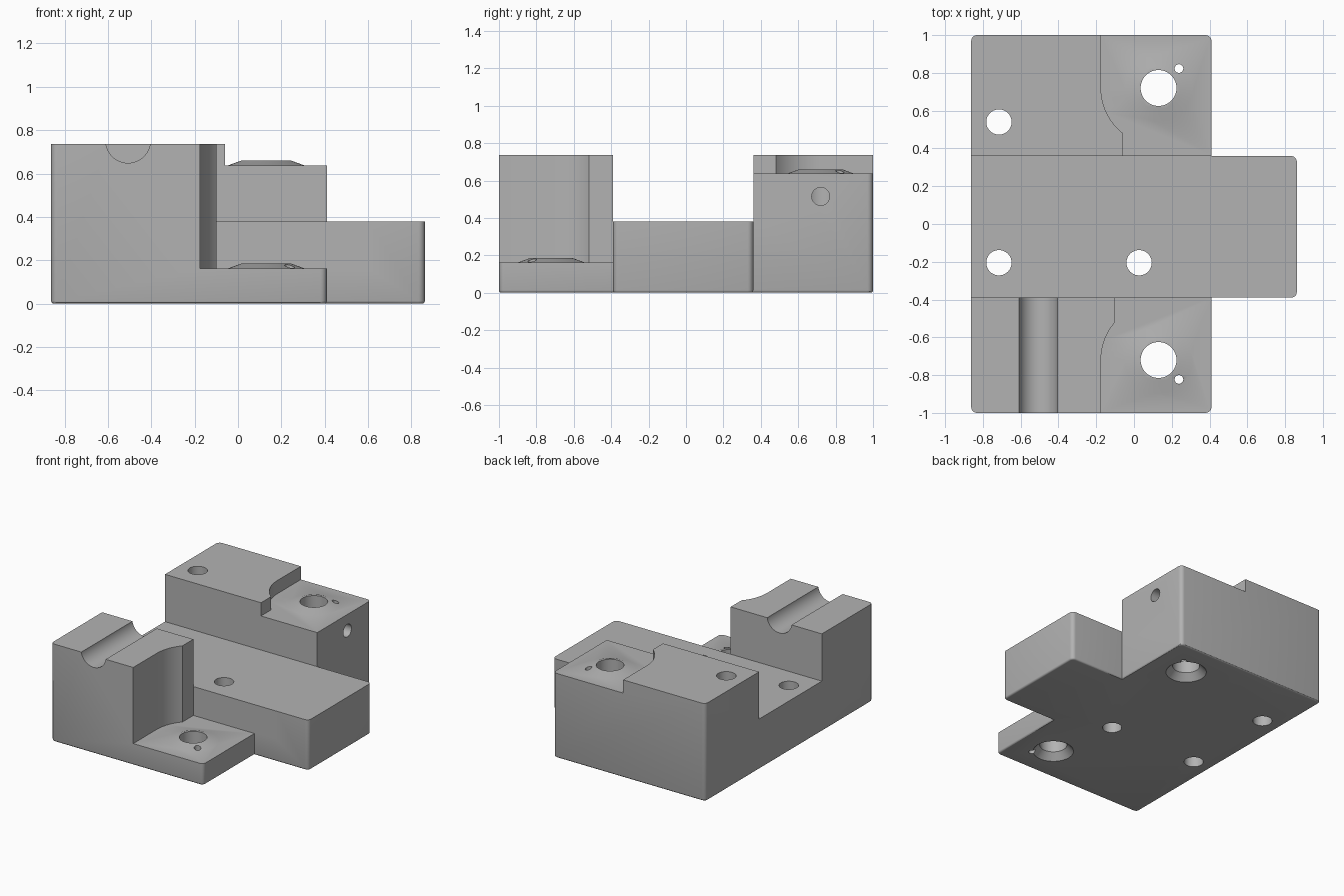
import bpy, bmesh, math
from mathutils import Matrix

cube = bpy.data.objects.get("Cube")
if cube:
    bpy.data.objects.remove(cube, do_unlink=True)

TOP = 0.737           # height of the two towers
SHELF_Y = (-0.39, 0.36)
PAD_X = 0.13          # centre of both drilled pads
PAD_Y = 0.72

grey = bpy.data.materials.new("machined grey")
grey.use_nodes = True
COLOUR = (0.45, 0.45, 0.45, 1)
grey.diffuse_color = COLOUR
grey.node_tree.nodes["Principled BSDF"].inputs["Base Color"].default_value = COLOUR


def make_object(name, bm):
    bmesh.ops.recalc_face_normals(bm, faces=bm.faces)
    mesh = bpy.data.meshes.new(name)
    bm.to_mesh(mesh)
    bm.free()
    mesh.materials.append(grey)
    obj = bpy.data.objects.new(name, mesh)
    bpy.context.collection.objects.link(obj)
    return obj


def prism(points, z0, z1):
    """Upright solid from a plan outline."""
    bm = bmesh.new()
    face = bm.faces.new([bm.verts.new((x, y, z0)) for x, y in points])
    new = bmesh.ops.extrude_face_region(bm, geom=[face])["geom"]
    bmesh.ops.translate(bm, vec=(0, 0, z1 - z0),
                        verts=[v for v in new if isinstance(v, bmesh.types.BMVert)])
    return bm


def cone(name, centre, r_low, r_high, depth, axis="Z", segments=48):
    """Cylinder or frustum centred on a point, along z, x or y."""
    turn = {"Z": Matrix(), "X": Matrix.Rotation(math.pi / 2, 4, "Y"),
            "Y": Matrix.Rotation(math.pi / 2, 4, "X")}[axis]
    bm = bmesh.new()
    bmesh.ops.create_cone(bm, cap_ends=True, segments=segments, radius1=r_low,
                          radius2=r_high, depth=depth,
                          matrix=Matrix.Translation(centre) @ turn)
    return make_object(name, bm)


def combine(target, tool, operation="DIFFERENCE"):
    """Apply a boolean and discard the tool."""
    mod = target.modifiers.new("cut", "BOOLEAN")
    mod.operation, mod.solver, mod.object = operation, "EXACT", tool
    bpy.context.view_layer.objects.active = target
    bpy.ops.object.modifier_apply(modifier=mod.name)
    bpy.data.objects.remove(tool, do_unlink=True)


# Solid body: T-shaped plan with rounded corners and a softened bottom edge
y0, y1 = SHELF_Y
bm = prism([(-0.862, -1), (0.41, -1), (0.41, y0), (0.862, y0),
            (0.862, y1), (0.41, y1), (0.41, 1), (-0.862, 1)], 0, TOP)
corners = []
for e in bm.edges:
    a, b = e.verts
    inner = abs(a.co.x - 0.41) < 0.01 and abs(a.co.y) < 0.5
    if abs(a.co.z - b.co.z) > 0.1 and not inner:
        corners.append(e)
bmesh.ops.bevel(bm, geom=corners, offset=0.03, segments=5, profile=0.5, affect="EDGES")
rim = [e for e in bm.edges if all(v.co.z < 1e-4 for v in e.verts)]
bmesh.ops.bevel(bm, geom=rim, offset=0.013, segments=3, profile=0.5, affect="EDGES")
block = make_object("fixture_block", bm)

# Wide channel across the middle, leaving the low shelf
combine(block, make_object("channel", prism(
    [(-1, y0), (1, y0), (1, y1), (-1, y1)], 0.38, 1)))


def pad_recess(name, side, edge_y, lip_x, floor):
    """Step cut beside a tower, with a curved wall around the pad hole."""
    radius = 0.305
    end = math.acos((lip_x - PAD_X) / radius)
    pts = [(PAD_X - radius, side * 1.1)]
    for i in range(13):
        a = math.pi + (end - math.pi) * i / 12
        pts.append((PAD_X + radius * math.cos(a),
                    side * (PAD_Y - radius * math.sin(a))))
    pts += [(lip_x, edge_y), (0.6, edge_y), (0.6, side * 1.1)]
    combine(block, make_object(name, prism(pts, floor, 1.1)))


pad_recess("front_recess", -1, y0, -0.10, 0.162)
pad_recess("back_recess", 1, y1 - 0.02, -0.06, 0.637)

# Raised bosses, bored holes with countersinks, and pin holes on both pads
for side, floor in ((-1, 0.162), (1, 0.637)):
    centre_y = side * PAD_Y
    combine(block, cone("boss", (PAD_X, centre_y, floor + 0.0065),
                        0.205, 0.115, 0.033), "UNION")
    combine(block, cone("bore", (PAD_X, centre_y, 0.5), 0.095, 0.095, 2))
    combine(block, cone("countersink", (PAD_X, centre_y, 0.02), 0.15, 0.095, 0.06))
    combine(block, cone("pin_hole", (0.238, side * 0.823, 0.5), 0.023, 0.023, 2,
                        segments=24))

# Mounting holes through the body
for x, y in ((-0.715, 0.54), (-0.715, -0.205), (0.027, -0.205)):
    combine(block, cone("mounting_hole", (x, y, 0.5), 0.067, 0.067, 2))

# Cross hole from the side into the back bore
combine(block, cone("cross_hole", (0.33, PAD_Y, 0.515), 0.048, 0.048, 0.36, "X", 32))

# Round groove along the top of the front tower
combine(block, cone("groove", (-0.507, -0.75, 0.752), 0.103, 0.103, 0.9, "Y", 64))

# Smooth curved walls, keep machined edges crisp
bpy.ops.object.select_all(action="DESELECT")
block.select_set(True)
bpy.context.view_layer.objects.active = block
bpy.ops.object.shade_smooth_by_angle(angle=math.radians(30))
